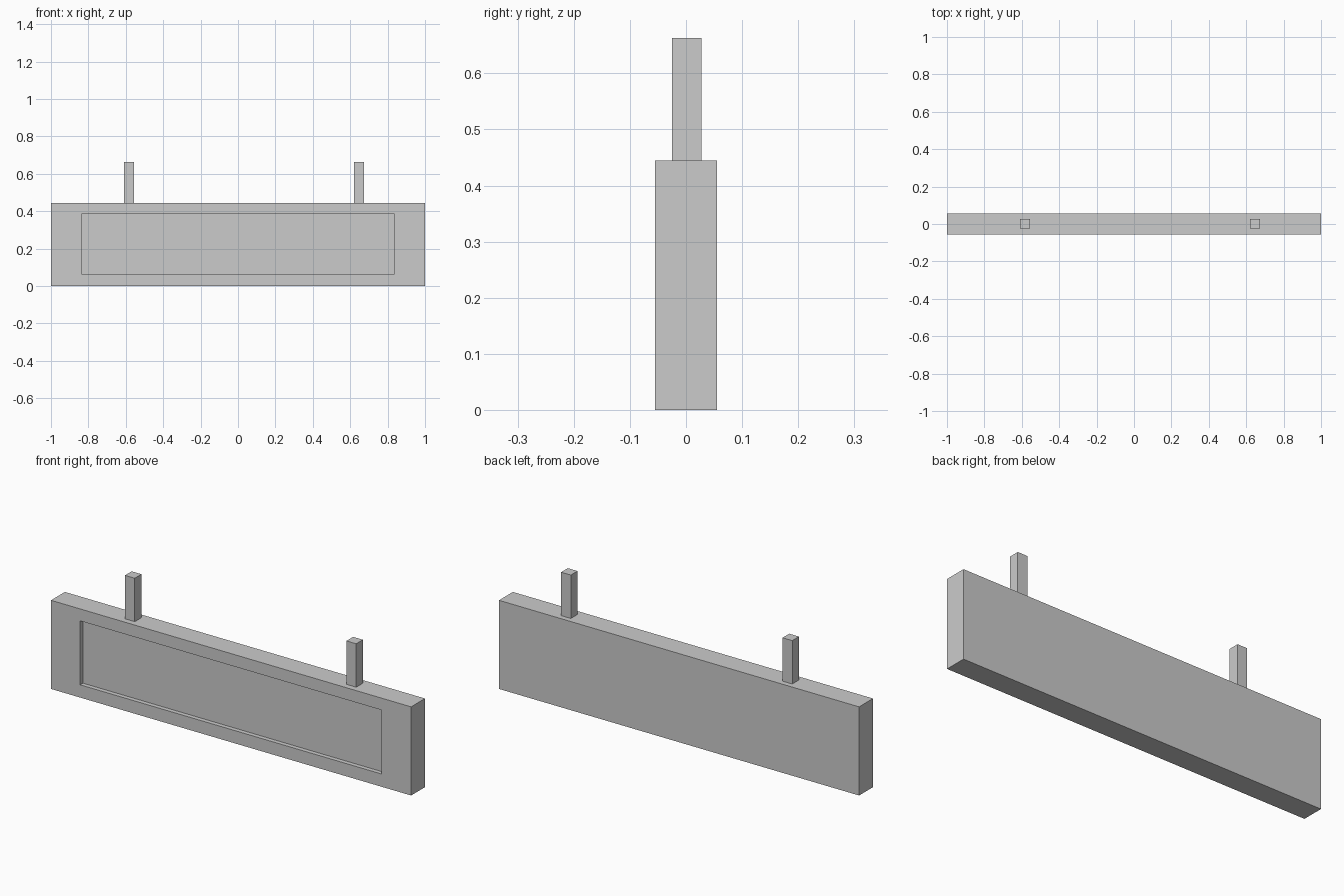
import bpy, bmesh
from mathutils import Vector

if "Cube" in bpy.data.objects:
    bpy.data.objects.remove(bpy.data.objects["Cube"])


def box(bm, lo, hi):
    """Add an axis-aligned box between two corners."""
    lo, hi = Vector(lo), Vector(hi)
    verts = bmesh.ops.create_cube(bm, size=1)["verts"]
    bmesh.ops.scale(bm, vec=hi - lo, verts=verts)
    bmesh.ops.translate(bm, vec=(lo + hi) / 2, verts=verts)


def finish(bm, name):
    bmesh.ops.recalc_face_normals(bm, faces=bm.faces)
    mesh = bpy.data.meshes.new(name)
    bm.to_mesh(mesh)
    bm.free()
    obj = bpy.data.objects.new(name, mesh)
    bpy.context.collection.objects.link(obj)
    return obj


TOP = 0.445

# Sign board with a shallow recessed panel on the front
bm = bmesh.new()
box(bm, (-1, -0.055, 0), (1, 0.055, TOP))
bm.normal_update()
front = min(bm.faces, key=lambda f: f.calc_center_median().y)
bmesh.ops.inset_individual(bm, faces=[front], thickness=0.06)
for v in front.verts:
    v.co.x = 0.836 if v.co.x > 0 else -0.838
    v.co.z = 0.385 if v.co.z > TOP / 2 else 0.064
panel = bmesh.ops.extrude_discrete_faces(bm, faces=[front])["faces"][0]
bmesh.ops.translate(bm, vec=(0, 0.022, 0), verts=panel.verts)
finish(bm, "sign_board")

# Square hanging posts on top
for name, x in (("left_post", -0.583), ("right_post", 0.647)):
    bm = bmesh.new()
    box(bm, (x - 0.027, -0.025, TOP), (x + 0.027, 0.028, 0.663))
    finish(bm, name)
